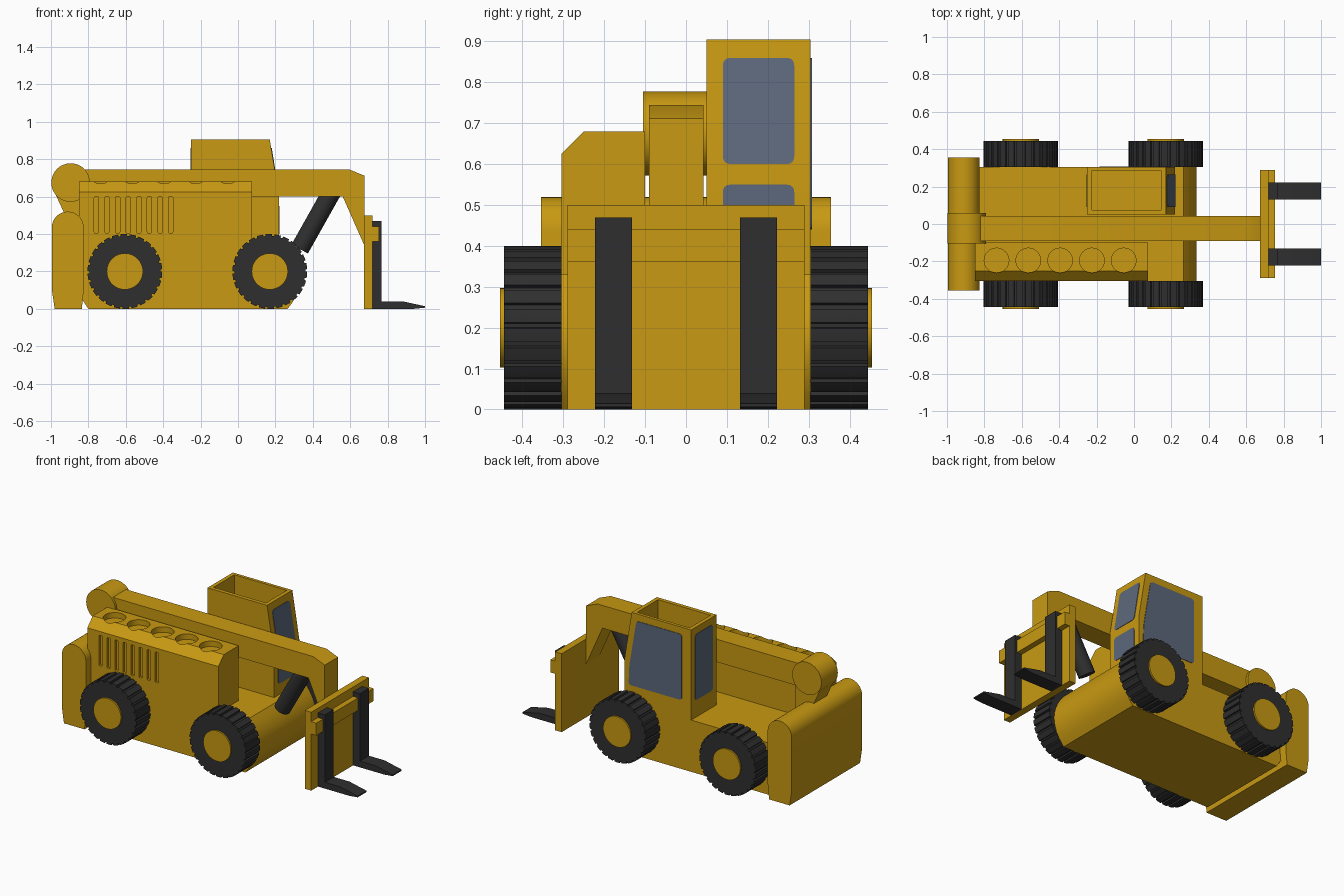
import bpy, bmesh, math
from mathutils import Vector

if "Cube" in bpy.data.objects:
    bpy.data.objects.remove(bpy.data.objects["Cube"])


def material(name, rgb):
    m = bpy.data.materials.new(name)
    m.diffuse_color = (*rgb, 1)
    m.use_nodes = True
    m.node_tree.nodes["Principled BSDF"].inputs["Base Color"].default_value = m.diffuse_color
    return m


YELLOW = material("machine yellow", (0.58, 0.32, 0.006))
BLACK = material("rubber black", (0.028, 0.028, 0.029))
GLASS = material("blue grey glass", (0.11, 0.14, 0.20))


def prism(name, pts, axis, lo, hi, mat=YELLOW):
    """Extrude a 2D outline along an axis: y takes (x,z), x takes (y,z), z takes (x,y)."""
    place = {"x": lambda a, b, t: (t, a, b),
             "y": lambda a, b, t: (a, t, b),
             "z": lambda a, b, t: (a, b, t)}[axis]
    bm = bmesh.new()
    ends = [[bm.verts.new(place(a, b, t)) for a, b in pts] for t in (lo, hi)]
    bm.faces.new(ends[0])
    bm.faces.new(ends[1])
    n = len(pts)
    for i in range(n):
        j = (i + 1) % n
        bm.faces.new((ends[0][i], ends[0][j], ends[1][j], ends[1][i]))
    bmesh.ops.recalc_face_normals(bm, faces=bm.faces)
    me = bpy.data.meshes.new(name)
    bm.to_mesh(me)
    bm.free()
    me.materials.append(mat)
    ob = bpy.data.objects.new(name, me)
    bpy.context.collection.objects.link(ob)
    return ob


def rect(a0, b0, a1, b1):
    return [(a0, b0), (a1, b0), (a1, b1), (a0, b1)]


def circle(a, b, r, n=40):
    return [(a + r * math.cos(2 * math.pi * i / n), b + r * math.sin(2 * math.pi * i / n))
            for i in range(n)]


def rounded(pts, r, steps=4):
    """Round every corner of an outline."""
    out = []
    for i, p in enumerate(pts):
        p = Vector(p)
        a = p + (Vector(pts[i - 1]) - p).normalized() * r
        b = p + (Vector(pts[(i + 1) % len(pts)]) - p).normalized() * r
        for k in range(steps + 1):
            t = k / steps
            out.append(tuple(a * (1 - t) ** 2 + p * 2 * t * (1 - t) + b * t * t))
    return out


def cut(ob, cutters):
    bpy.context.view_layer.objects.active = ob
    for c in cutters:
        mod = ob.modifiers.new("cut", "BOOLEAN")
        mod.operation = "DIFFERENCE"
        mod.solver = "EXACT"
        mod.object = c
        bpy.ops.object.modifier_apply(modifier=mod.name)
        bpy.data.objects.remove(c)


# Chassis with bowed nose
DECK = 0.33
nose = [(0.335 - 0.07 * ((z - 0.165) / 0.165) ** 2, z)
        for z in [DECK * i / 10 for i in range(11)]]
prism("chassis", [(-0.80, 0)] + nose + [(-0.84, DECK), (-0.84, 0.06)], "y", -0.305, 0.305)

# Rear counterweight with rounded top
arc = [(-0.91 + 0.085 * math.cos(math.pi * i / 16), 0.435 + 0.085 * math.sin(math.pi * i / 16))
       for i in range(17)]
prism("counterweight", [(-0.98, 0), (-0.835, 0), (-0.825, 0.1)] + arc + [(-0.995, 0.1)],
      "y", -0.355, 0.355)

# Engine cover with top wells and side vents
engine = prism("engine_cover", [(-0.305, DECK), (-0.10, DECK), (-0.10, 0.68),
                                (-0.25, 0.68), (-0.305, 0.625)], "x", -0.85, 0.075)
cutters = [prism("well_cutter", circle(-0.735 + 0.17 * i, -0.195, 0.066, 32), "z", 0.645, 0.8)
           for i in range(5)]
for i in range(8):
    x = -0.757 + 0.0567 * i
    cutters.append(prism("vent_cutter", rounded(rect(x - 0.012, 0.405, x + 0.012, 0.60), 0.008, 2),
                         "y", -0.4, -0.29))
cut(engine, cutters)

# Cab with open top and sloped windscreen
cab = prism("cab", [(-0.25, DECK), (0.22, DECK), (0.22, 0.60), (0.17, 0.905), (-0.25, 0.905)],
            "y", 0.05, 0.305)
cut(cab, [prism("cab_cutter", rect(-0.225, 0.075, 0.145, 0.285), "z", 0.42, 1.0)])

# Cab windows
windscreen = prism("windscreen", rounded(rect(0.09, 0.60, 0.265, 0.86), 0.02),
                   "x", -0.004, 0.003, GLASS)
for v in windscreen.data.vertices:
    v.co.x += 0.22 - 0.05 * (v.co.z - 0.60) / 0.305
prism("lower_windscreen", rounded(rect(0.09, 0.40, 0.265, 0.55), 0.02), "x", 0.216, 0.223, GLASS)
prism("rear_window", rounded(rect(0.09, 0.44, 0.265, 0.86), 0.02), "x", -0.253, -0.246, GLASS)
prism("side_window", rounded([(-0.185, 0.44), (0.19, 0.44), (0.185, 0.56), (0.135, 0.86),
                              (-0.185, 0.86)], 0.02), "y", 0.301, 0.308, GLASS)

# Boom with drooping head, pivot drum and its post
prism("boom", [(-0.88, 0.60), (0.56, 0.60), (0.675, 0.34), (0.675, 0.712),
               (0.595, 0.745), (-0.88, 0.745)], "y", -0.09, 0.043)
prism("boom_pivot", circle(-0.895, 0.675, 0.103, 48), "y", -0.105, 0.06)
prism("pivot_post", [(-0.975, 0.61), (-0.90, 0.45), (-0.80, 0.45), (-0.80, 0.65)],
      "y", -0.09, 0.043)

# Lift cylinder under the boom
low, high = Vector((0.33, -0.022, 0.32)), Vector((0.51, -0.022, 0.64))
ram = prism("lift_cylinder", circle(0, 0, 0.05, 32), "z", 0, (high - low).length, BLACK)
ram.rotation_euler = (high - low).to_track_quat("Z", "Y").to_euler()
ram.location = low

# Fork carriage and forks
prism("carriage_plate", rect(0.675, 0, 0.72, 0.50), "y", -0.29, 0.29)
prism("carriage_bar", rect(0.72, 0.36, 0.755, 0.44), "y", -0.29, 0.29)
for s in (-1, 1):
    lo, hi = sorted((s * 0.132, s * 0.222))
    prism("fork", [(0.72, 0), (0.94, 0), (1.0, 0.006), (1.0, 0.014), (0.88, 0.04),
                   (0.768, 0.04), (0.768, 0.47), (0.72, 0.47)], "y", lo, hi, BLACK)

# Wheels: lugged tyre and hub
LUGS = 26
for x in (-0.605, 0.17):
    tread = []
    for i in range(LUGS):
        for f, r in ((0.0, 0.19), (0.22, 0.19), (0.26, 0.2), (0.61, 0.2), (0.96, 0.2)):
            a = 2 * math.pi * (i + f) / LUGS
            tread.append((x + r * math.cos(a), 0.2 + r * math.sin(a)))
    for s in (-1, 1):
        lo, hi = sorted((s * 0.305, s * 0.445))
        prism("tyre", tread, "y", lo, hi, BLACK)
        lo, hi = sorted((s * 0.29, s * 0.455))
        prism("wheel_hub", circle(x, 0.2, 0.097, 36), "y", lo, hi)

# Smooth curved sides, keep hard edges
for ob in bpy.context.scene.objects:
    ob.select_set(True)
bpy.context.view_layer.objects.active = cab
bpy.ops.object.shade_smooth_by_angle(angle=math.radians(28))
